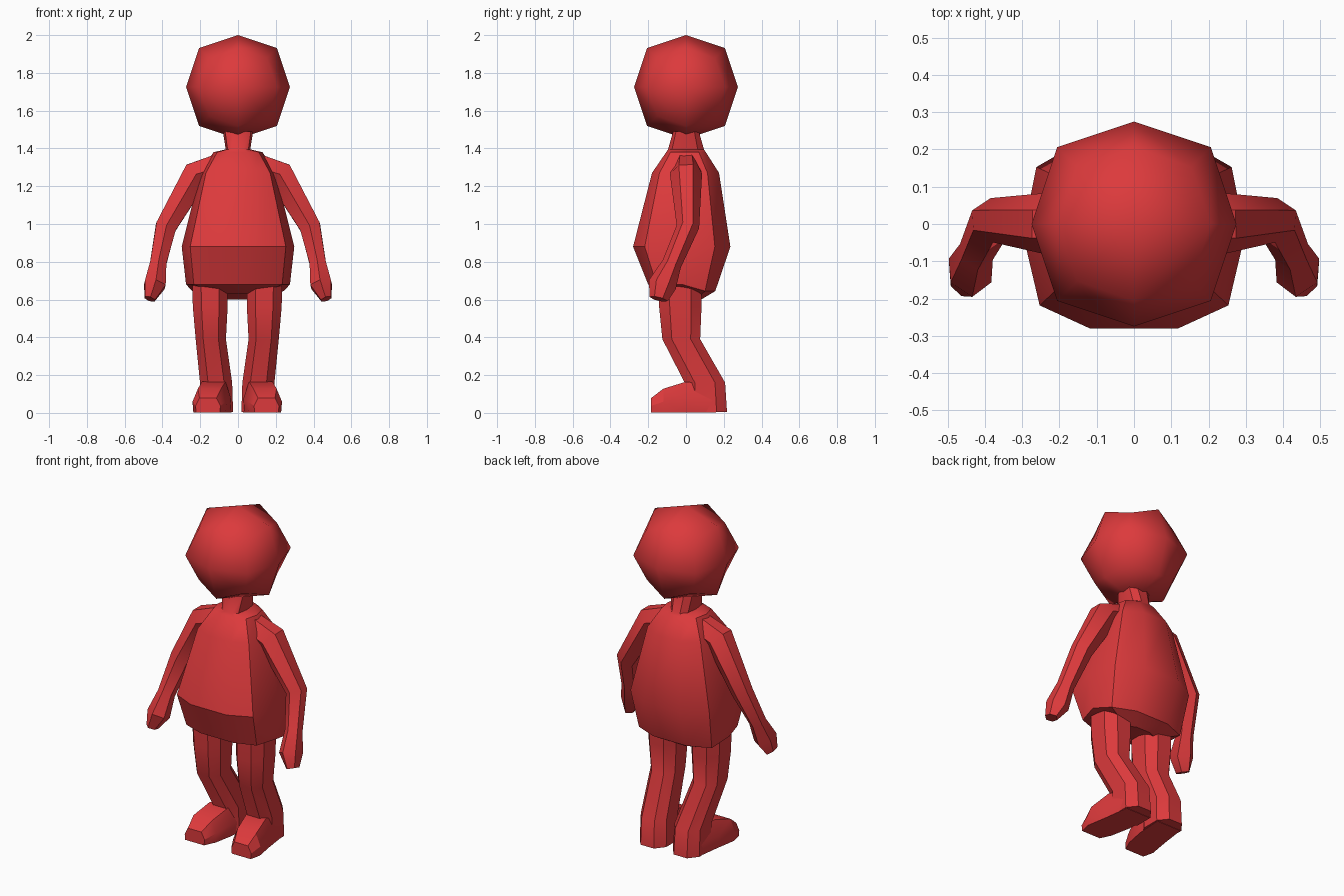
import bpy, bmesh
from mathutils import Vector

if "Cube" in bpy.data.objects:
    bpy.data.objects.remove(bpy.data.objects["Cube"])

red = bpy.data.materials.new("red")
red.diffuse_color = (0.72, 0.042, 0.045, 1)
red.use_nodes = True
red.node_tree.nodes["Principled BSDF"].inputs["Base Color"].default_value = red.diffuse_color


def finish(bm, name, angle=0.6):
    bmesh.ops.recalc_face_normals(bm, faces=bm.faces[:])
    me = bpy.data.meshes.new(name)
    bm.to_mesh(me)
    bm.free()
    ob = bpy.data.objects.new(name, me)
    bpy.context.collection.objects.link(ob)
    me.materials.append(red)
    bpy.ops.object.select_all(action='DESELECT')
    ob.select_set(True)
    bpy.context.view_layer.objects.active = ob
    bpy.ops.object.shade_smooth_by_angle(angle=angle)
    return ob


def loft(name, rings, angle=0.6):
    """Skin a list of equal-length point rings and cap both ends."""
    bm = bmesh.new()
    vs = [[bm.verts.new(p) for p in r] for r in rings]
    n = len(vs[0])
    for a, b in zip(vs, vs[1:]):
        for i in range(n):
            j = (i + 1) % n
            bm.faces.new((a[i], a[j], b[j], b[i]))
    bm.faces.new(vs[0])
    bm.faces.new(vs[-1])
    return finish(bm, name, angle)


# head: once-subdivided cube, rounded
bm = bmesh.new()
bmesh.ops.create_cube(bm, size=2)
bmesh.ops.subdivide_edges(bm, edges=bm.edges[:], cuts=1, use_grid_fill=True)
for v in bm.verts:
    k = sum(abs(c) > 0.5 for c in v.co)
    v.co = v.co * (0.275 * (1, 1, 0.75, 0.556)[k]) + Vector((0, 0, 1.725))
finish(bm, "head", 0.9)

# torso and neck: rings of (z front, z back, half width, front y, back y)
half = [(0.4, -1), (0.85, -0.78), (1, -0.1), (0.88, 0.65), (0.4, 1)]
profile = half + [(-x, y) for x, y in reversed(half)]
torso = [(0.63, 0.60, 0.12, -0.09, 0.08), (0.68, 0.645, 0.275, -0.20, 0.155),
         (0.88, 0.88, 0.298, -0.28, 0.235), (1.27, 1.27, 0.20, -0.18, 0.175),
         (1.38, 1.38, 0.13, -0.105, 0.105), (1.395, 1.395, 0.065, -0.095, 0.095),
         (1.49, 1.49, 0.08, -0.068, 0.068)]
rings = []
for zf, zb, rx, yf, yb in torso:
    rings.append([(x * rx, -y * yf if y < 0 else y * yb, zf if y < 0 else zb)
                  if y >= 0 else (x * rx, y * -yf, zf) for x, y in profile])
loft("torso", rings)

# arms: centre, half width, half depth along a bent path
arm = [((0.09, 0, 1.305), 0.07, 0.07), ((0.22, 0, 1.265), 0.072, 0.085),
       ((0.382, 0.01, 0.985), 0.055, 0.06), ((0.423, -0.075, 0.79), 0.043, 0.052),
       ((0.44, -0.125, 0.68), 0.056, 0.075), ((0.467, -0.145, 0.603), 0.028, 0.05)]
hexagon = [(1, -0.45), (1, 0.45), (0, 1), (-1, 0.45), (-1, -0.45), (0, -1)]
for s, side in ((1, "right"), (-1, "left")):
    pts = [Vector(a[0]) for a in arm]
    rings = []
    for i, (c, a, b) in enumerate(arm):
        d = (pts[min(i + 1, len(pts) - 1)] - pts[max(i - 1, 0)]).normalized()
        v = (Vector((0, 1, 0)) - d * d.y).normalized()
        u = d.cross(v)
        ring = [pts[i] + u * (a * p) + v * (b * q) for p, q in hexagon]
        rings.append([(s * p.x, p.y, p.z) for p in ring])
    loft(side + "_arm", rings)

# legs: centre x, centre y, z, half width, half depth
leg = [(0.145, -0.03, 0.74, 0.095, 0.115), (0.143, -0.03, 0.56, 0.092, 0.112),
       (0.14, -0.025, 0.39, 0.08, 0.10), (0.112, 0.10, 0.16, 0.085, 0.107),
       (0.11, 0.107, 0.005, 0.088, 0.11)]
octagon = [(1, -0.5), (1, 0.5), (0.5, 1), (-0.5, 1),
           (-1, 0.5), (-1, -0.5), (-0.5, -1), (0.5, -1)]
# feet: y, centre x, half width, top height
foot = [(0.16, 0.11, 0.085, 0.14), (0.0, 0.125, 0.092, 0.162),
        (-0.12, 0.147, 0.09, 0.125), (-0.185, 0.155, 0.066, 0.075)]
section = [(-0.95, 0), (0.95, 0), (1, 0.45), (0.68, 1), (-0.68, 1), (-1, 0.45)]
for s, side, dx in ((1, "right", -0.004), (-1, "left", 0.004)):
    loft(side + "_leg", [[(s * (cx + dx + p * hx), cy + q * hy, z) for p, q in octagon]
                         for cx, cy, z, hx, hy in leg])
    loft(side + "_foot", [[(s * (cx + dx + p * w), y, 0.003 + q * h) for p, q in section]
                          for y, cx, w, h in foot], 0.45)
